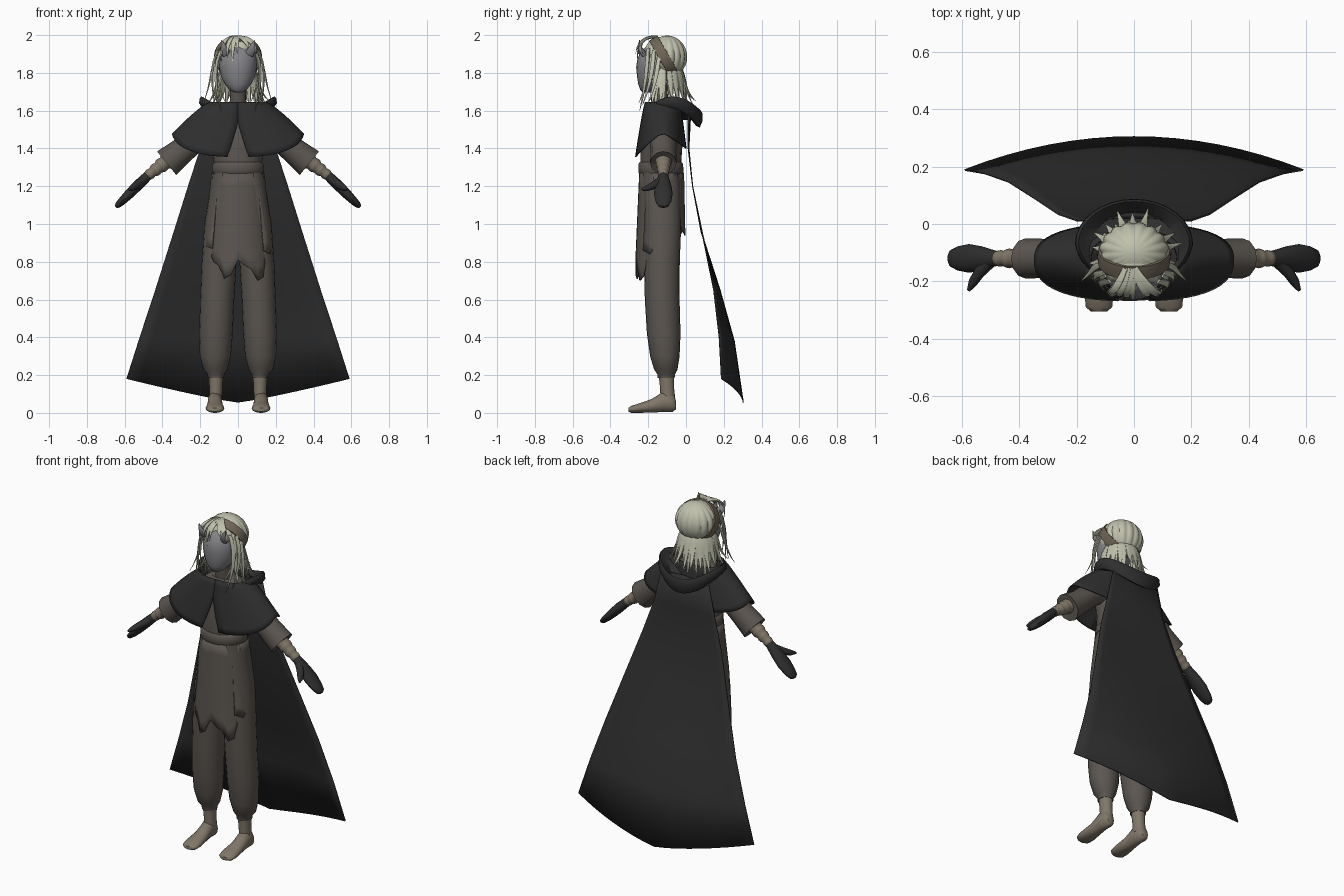
import bpy, bmesh, math, random
from math import sin, cos, pi, radians
from mathutils import Vector
from mathutils.geometry import interpolate_bezier

random.seed(4)
old = bpy.data.objects.get("Cube")
if old:
    bpy.data.objects.remove(old)


def material(name, colour):
    mat = bpy.data.materials.new(name)
    mat.use_nodes = True
    mat.diffuse_color = (*colour, 1)
    mat.node_tree.nodes["Principled BSDF"].inputs["Base Color"].default_value = (*colour, 1)
    return mat


BLACK = material("black cloth", (0.028, 0.028, 0.028))
BROWN = material("brown cloth", (0.105, 0.092, 0.08))
SKIN = material("tan wraps and skin", (0.22, 0.185, 0.14))
HAIR = material("pale hair", (0.52, 0.53, 0.41))
GREY = material("grey mask", (0.23, 0.23, 0.245))
BAND = material("headband brown", (0.16, 0.13, 0.095))


def loft(name, rings, mat, closed=True, caps=True, thick=0, mirror=False):
    """Skin a list of equally long point rows into one smooth object."""
    bm = bmesh.new()
    rows = [[bm.verts.new(p) for p in ring] for ring in rings]
    count = len(rows[0])
    for low, high in zip(rows, rows[1:]):
        for i in range(count if closed else count - 1):
            j = (i + 1) % count
            bm.faces.new((low[i], low[j], high[j], high[i]))
    if closed and caps:
        bm.faces.new(rows[0])
        bm.faces.new(rows[-1])
    bmesh.ops.recalc_face_normals(bm, faces=bm.faces)
    mesh = bpy.data.meshes.new(name)
    bm.to_mesh(mesh)
    bm.free()
    mesh.materials.append(mat)
    obj = bpy.data.objects.new(name, mesh)
    bpy.context.collection.objects.link(obj)
    if thick:
        mod = obj.modifiers.new("Thickness", "SOLIDIFY")
        mod.thickness = thick
        mod.offset = 0
    if mirror:
        mod = obj.modifiers.new("Mirror", "MIRROR")
        mod.use_mirror_merge = False
    bpy.ops.object.select_all(action="DESELECT")
    obj.select_set(True)
    bpy.context.view_layer.objects.active = obj
    bpy.ops.object.shade_smooth_by_angle(angle=radians(50))
    return obj


def ellipse(cx, cy, z, rx, ry, sides=20):
    return [(cx + rx * cos(2 * pi * i / sides), cy + ry * sin(2 * pi * i / sides), z)
            for i in range(sides)]


def column(name, sections, mat, **options):
    """Upright form from sections of (z, centre x, centre y, radius x, radius y)."""
    return loft(name, [ellipse(cx, cy, z, rx, ry) for z, cx, cy, rx, ry in sections], mat, **options)


def tube(name, path, radii, mat, ref=(0, 1, 0), sides=12, mirror=False):
    """Limb along a path; radii are (along ref, across ref)."""
    path = [Vector(p) for p in path]
    rings = []
    for i, p in enumerate(path):
        along = (path[min(i + 1, len(path) - 1)] - path[max(i - 1, 0)]).normalized()
        across = along.cross(Vector(ref)).normalized()
        out = across.cross(along)
        a, b = radii[i]
        rings.append([p + out * a * cos(2 * pi * k / sides) + across * b * sin(2 * pi * k / sides)
                      for k in range(sides)])
    return loft(name, rings, mat, mirror=mirror)


def lock(name, handles, width, mirror=False):
    """Flat tapering strand of hair along a bezier curve."""
    path = interpolate_bezier(*[Vector(h) for h in handles], 9)
    ref = path[4] - Vector((0, -0.13, path[4].z - 0.03))
    radii = []
    for i in range(9):
        w = width * (0.6 + 0.4 * sin(pi * i / 8)) * (1.02 - i / 8) ** 0.5
        radii.append((w * 0.45, w))
    tube(name, path, radii, HAIR, ref, 6, mirror)


# Feet, ankles and baggy trousers
foot = [(-0.052, 0.022, 0.02, 0.06), (-0.07, 0.036, 0.004, 0.1), (-0.12, 0.038, 0.004, 0.115),
        (-0.18, 0.042, 0, 0.075), (-0.25, 0.05, 0, 0.05), (-0.29, 0.046, 0, 0.038),
        (-0.305, 0.028, 0.006, 0.026)]
loft("foot", [[(0.122 + w * cos(pi * k / 7), y, (lo + hi) / 2 + (hi - lo) / 2 * sin(pi * k / 7))
               for k in range(14)] for y, w, lo, hi in foot], SKIN, mirror=True)
column("ankle", [(0.06, 0.118, -0.095, 0.034, 0.04), (0.13, 0.117, -0.1, 0.034, 0.037),
                 (0.22, 0.117, -0.105, 0.04, 0.042)], SKIN, mirror=True)
column("trouser_leg", [(0.185, 0.117, -0.105, 0.042, 0.045), (0.205, 0.117, -0.105, 0.045, 0.047),
                       (0.23, 0.12, -0.107, 0.064, 0.062), (0.3, 0.12, -0.112, 0.082, 0.078),
                       (0.42, 0.117, -0.118, 0.089, 0.089), (0.6, 0.11, -0.126, 0.09, 0.092),
                       (0.8, 0.1, -0.128, 0.092, 0.095), (1.0, 0.088, -0.125, 0.09, 0.1),
                       (1.27, 0.065, -0.13, 0.07, 0.1)], BROWN, mirror=True)

# Tunic, belt and neck
column("tunic", [(1.2, 0, -0.13, 0.13, 0.105), (1.3, 0, -0.135, 0.125, 0.108),
                 (1.4, 0, -0.13, 0.135, 0.11), (1.52, 0, -0.12, 0.16, 0.105),
                 (1.6, 0, -0.12, 0.14, 0.085), (1.64, 0, -0.125, 0.08, 0.06)], BROWN)
column("belt", [(1.262, 0, -0.132, 0.13, 0.112), (1.272, 0, -0.132, 0.138, 0.12),
                (1.318, 0, -0.134, 0.136, 0.118), (1.328, 0, -0.134, 0.126, 0.11)], BROWN)
column("neck", [(1.6, 0, -0.125, 0.055, 0.055), (1.66, 0, -0.14, 0.042, 0.045),
                (1.75, 0, -0.145, 0.042, 0.045)], BROWN)


def skirt_panel(name, start, end, hems, flare):
    """Ragged cloth hung round the hips; hems are heights across the bottom edge."""
    rows = []
    for r in range(9):
        v = r / 8
        row = []
        for i, hem in enumerate(hems):
            a = radians(start + (end - start) * i / (len(hems) - 1))
            z = 1.27 + (hem - 1.27) * v
            drop = (1.27 - z) / 0.55
            row.append(((0.138 + (0.02 + flare) * drop) * cos(a),
                        -0.128 + (0.117 + flare * drop) * sin(a), z))
        rows.append(row)
    loft(name, rows, BROWN, closed=False, thick=0.006)


skirt_panel("front_apron", -160, -20, [0.9, 0.84, 0.8, 0.78, 0.71, 0.73, 0.81, 0.78, 0.76, 0.7, 0.72, 0.84, 0.88], 0.024)
skirt_panel("left_skirt", -42, 45, [0.86, 0.84, 0.9, 0.88, 0.93, 0.97], 0.04)
skirt_panel("right_skirt", 222, 135, [0.87, 0.88, 0.86, 0.91, 0.95, 0.97], 0.04)
skirt_panel("back_skirt", 35, 145, [0.96, 0.98, 0.94, 1.0, 0.95, 0.97], 0.012)

# Arms: wide sleeve, wrapped forearm, mitten and thumb
arm_y = -0.12
tube("sleeve", [(0.1, arm_y, 1.53), (0.2, arm_y, 1.475), (0.3, arm_y, 1.385), (0.378, arm_y, 1.322), (0.37, arm_y, 1.328)],
     [(0.075, 0.06), (0.075, 0.068), (0.068, 0.07), (0.07, 0.08), (0.045, 0.05)], BROWN, mirror=True)
wraps = [Vector((0.36, arm_y, 1.345)).lerp(Vector((0.485, arm_y, 1.25)), i / 12) for i in range(13)]
tube("forearm_wraps", wraps, [(0.047 - 0.0018 * i - 0.005 * (i % 3 == 0),) * 2 for i in range(13)],
     SKIN, mirror=True)
tube("glove", [(0.455, arm_y, 1.275), (0.485, arm_y, 1.248), (0.53, arm_y, 1.205), (0.575, arm_y, 1.16),
               (0.615, arm_y, 1.12), (0.638, arm_y, 1.098), (0.646, arm_y, 1.09)],
     [(0.022, 0.024), (0.028, 0.026), (0.042, 0.028), (0.05, 0.026), (0.042, 0.021), (0.03, 0.016),
      (0.012, 0.007)], BLACK, mirror=True)
tube("thumb", [(0.5, -0.13, 1.232), (0.54, -0.17, 1.205), (0.562, -0.205, 1.19), (0.577, -0.232, 1.182)],
     [(0.022, 0.022), (0.021, 0.02), (0.016, 0.016), (0.006, 0.006)], BLACK, (0, 0, 1), mirror=True)


# Shoulder cape with a split at the front
def power(value, exponent):
    return math.copysign(abs(value) ** exponent, value)


rows = []
for r in range(10):
    v = r / 9
    gap = max(0, v - 0.4) * 0.17 + 0.001
    row = []
    for i in range(49):
        a = -pi / 2 + gap + (2 * pi - 2 * gap) * i / 48
        s = sin(a)
        spread = v ** 0.85
        hem = 1.48 - (0.125 if s < 0 else 0.08) * abs(s)
        row.append(((0.15 + 0.197 * spread) * power(cos(a), 0.8),
                    -0.125 + (0.09 + (0.052 if s < 0 else 0.035) * spread) * power(s, 0.8),
                    1.645 + (hem - 1.645) * v))
    rows.append(row)
loft("shoulder_cape", rows, BLACK, closed=False, thick=0.006)

# Lowered hood round the neck: (scale, drop, extra drop at the back)
hood = [(0.35, 0.05, 0), (0.72, 0.05, 0), (0.9, 0.012, 0), (0.97, 0, 0), (1.02, 0.012, 0),
        (1.03, 0.035, 0.02), (0.93, 0.06, 0.03), (0.8, 0.06, 0.02)]
rows = []
for scale, drop, back in hood:
    row = []
    for i in range(32):
        a = 2 * pi * i / 32
        s = sin(a)
        row.append((0.2 * scale * cos(a) * (1 + 0.12 * min(s, 0)), -0.07 + 0.153 * scale * s,
                    1.675 - 0.075 * s * s - drop - back * max(s, 0)))
    rows.append(row)
loft("hood", rows, BLACK, caps=False)

# Long cloak: centre line (y, z) and side edge (x, y, z), from top to hem
centre = [(0.025, 1.6), (0.015, 1.4), (0.035, 1.2), (0.08, 0.96), (0.18, 0.65), (0.255, 0.38), (0.303, 0.055)]
edge = [(0.16, 0.01, 1.58), (0.2, 0.012, 1.4), (0.265, 0.035, 1.2), (0.34, 0.085, 0.96),
        (0.438, 0.147, 0.65), (0.52, 0.176, 0.4), (0.59, 0.188, 0.18)]
rows = []
for (cy, cz), (ex, ey, ez) in zip(centre, edge):
    row = []
    for i in range(17):
        u = i / 8 - 1
        row.append((ex * u, cy + (ey - cy) * u * u, cz + (ez - cz) * abs(u) ** 1.15))
    rows.append(row)
loft("cloak", rows, BLACK, closed=False, thick=0.006)

# Face mask with small horns
column("mask", [(1.695, 0, -0.205, 0.018, 0.022), (1.71, 0, -0.198, 0.045, 0.044),
                (1.74, 0, -0.185, 0.07, 0.068), (1.78, 0, -0.172, 0.09, 0.087),
                (1.83, 0, -0.165, 0.1, 0.099), (1.87, 0, -0.162, 0.1, 0.096),
                (1.91, 0, -0.16, 0.09, 0.082), (1.94, 0, -0.155, 0.06, 0.055)], GREY)
tube("horn", [(0.06, -0.222, 1.9), (0.075, -0.24, 1.925), (0.08, -0.248, 1.95), (0.09, -0.246, 1.975)],
     [(0.014, 0.024), (0.012, 0.02), (0.007, 0.011), (0.001, 0.001)], GREY, mirror=True)

# Hair: ridged crown at the back and a smooth front shell
def dome(name, centre, size, ridges):
    rows = []
    for r in range(13):
        polar = 0.03 + (pi - 0.5) * r / 12
        row = []
        for i in range(96):
            a = 2 * pi * i / 96
            bump = 1 + (0.07 * abs(sin(a * ridges / 2)) - 0.03) * sin(polar)
            row.append((centre[0] + size[0] * sin(polar) * cos(a) * bump,
                        centre[1] + size[1] * sin(polar) * sin(a) * bump,
                        centre[2] + size[2] * cos(polar)))
        rows.append(row)
    loft(name, rows, HAIR)


dome("hair_crown", (0, -0.1, 1.885), (0.118, 0.104, 0.113), 16)
dome("hair_front", (0, -0.14, 1.89), (0.108, 0.083, 0.1), 12)

# Headband tilted from above the brow to the nape
up, across = Vector((0, -0.5, 0.86)), Vector((0, -0.86, -0.5))
rows = []
for width, grow in ((-0.027, -0.012), (-0.026, 0.002), (0, 0.005), (0.026, 0.002), (0.027, -0.012)):
    rows.append([Vector((0, -0.115, 1.882)) + Vector(((0.123 + grow) * cos(2 * pi * i / 32), 0, 0))
                 + up * (0.114 + grow) * sin(2 * pi * i / 32) + across * width for i in range(32)])
loft("headband", rows, BAND, caps=False)

# Fringe sweeping forward over the brow
for x0, x1, z1, w in ((0.0, 0.1, 1.9, 0.024), (0.0, 0.055, 1.93, 0.018), (-0.01, -0.03, 1.86, 0.02),
                      (-0.02, -0.06, 1.88, 0.018), (-0.03, -0.095, 1.86, 0.018), (0, -0.005, 1.9, 0.014)):
    lock("fringe", [(x0, -0.155, 1.992), (x0 + (x1 - x0) * 0.5, -0.235, 1.99),
                    (x1, -0.262, 1.95), (x1 * 0.95, -0.268 + abs(x1) * 0.4, z1)], w)

# Long strands framing the face
for top, bend, tip, w in (((0.085, -0.2, 1.93), (0.125, -0.21, 1.75), (0.09, -0.245, 1.6), 0.017),
                          ((0.105, -0.17, 1.92), (0.14, -0.18, 1.76), (0.125, -0.23, 1.63), 0.017),
                          ((0.11, -0.14, 1.9), (0.14, -0.16, 1.74), (0.185, -0.2, 1.64), 0.016),
                          ((0.1, -0.18, 1.9), (0.115, -0.2, 1.75), (0.065, -0.25, 1.64), 0.014)):
    mid = Vector(top).lerp(Vector(bend), 0.6) + Vector((0.02, 0, 0.02))
    lock("side_strand", [top, mid, bend, tip], w, True)

# Two layers of locks falling over the hood
for layer, (count, reach, drop) in enumerate(((13, 0.16, 1.64), (12, 0.12, 1.61))):
    for i in range(count):
        a = radians(-25 + 230 * i / (count - 1)) + random.uniform(-0.06, 0.06)
        far = reach + random.uniform(-0.015, 0.02)

        def at(radius, z):
            return (radius * cos(a), -0.115 + radius * sin(a), z)
        lock("back_lock", [at(0.085, 1.83), at(0.115, 1.77), at(0.11, 1.7),
                           at(far, drop + random.uniform(-0.02, 0.02))], 0.022)
